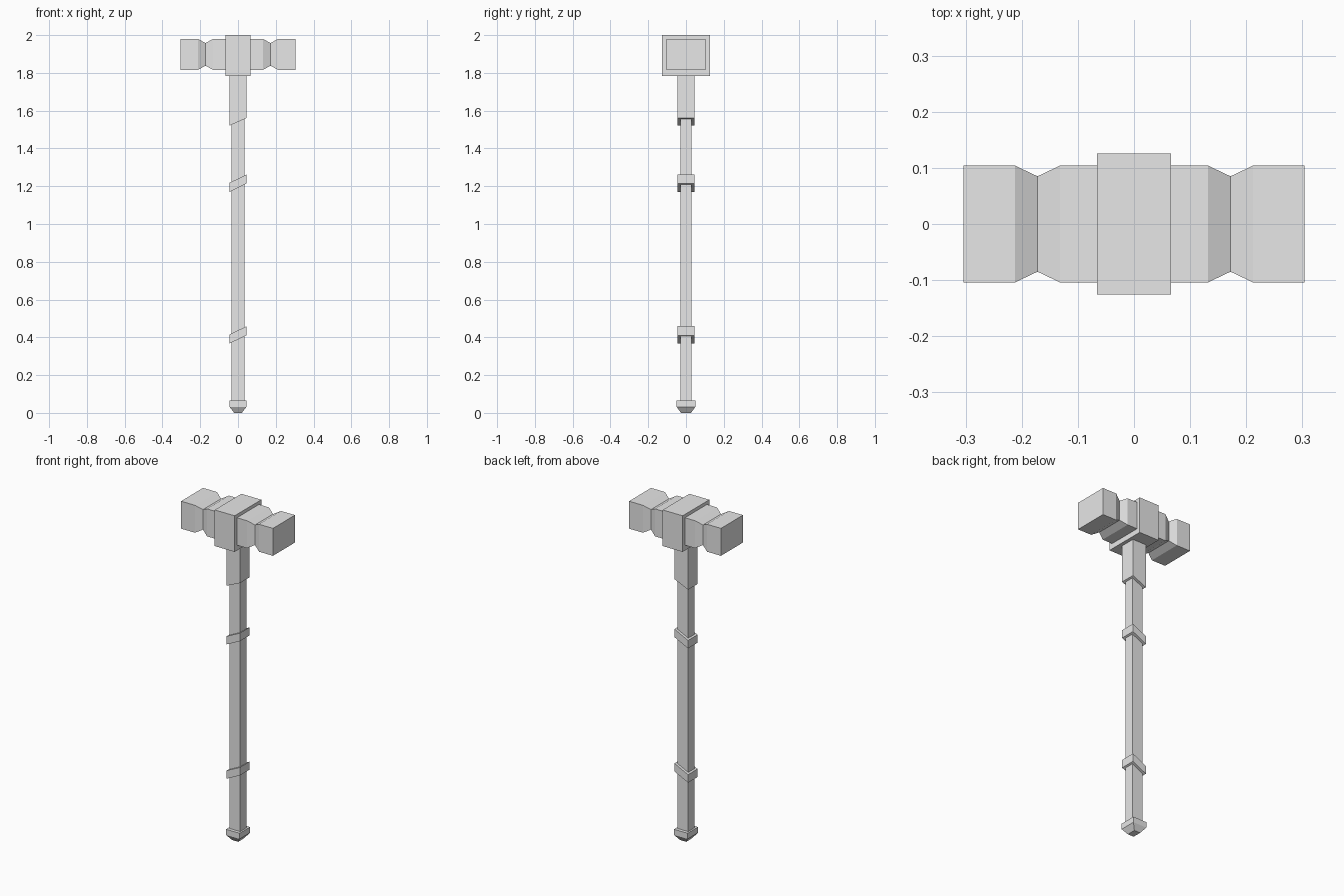
import bpy
import bmesh
from mathutils import Vector

cube = bpy.data.objects.get("Cube")
if cube:
    bpy.data.objects.remove(cube, do_unlink=True)

grey = bpy.data.materials.new("plain grey")
grey.use_nodes = True
grey.diffuse_color = (0.8, 0.8, 0.8, 1)
grey.node_tree.nodes["Principled BSDF"].inputs["Base Color"].default_value = (0.8, 0.8, 0.8, 1)

CORNERS = ((-1, -1), (1, -1), (1, 1), (-1, 1))


def loft(name, rings):
    """Join four-cornered rings into a closed, flat-faced solid."""
    bm = bmesh.new()
    loops = [[bm.verts.new(p) for p in ring] for ring in rings]
    for low, high in zip(loops, loops[1:]):
        for i in range(4):
            j = (i + 1) % 4
            bm.faces.new((low[i], low[j], high[j], high[i]))
    bm.faces.new(loops[0])
    bm.faces.new(loops[-1])
    bmesh.ops.recalc_face_normals(bm, faces=bm.faces)
    mesh = bpy.data.meshes.new(name)
    bm.to_mesh(mesh)
    bm.free()
    mesh.materials.append(grey)
    obj = bpy.data.objects.new(name, mesh)
    bpy.context.collection.objects.link(obj)
    return obj


def level(z, hx, hy, tilt=0.0):
    """Rectangle at height z, rising by tilt on its +x side."""
    return [Vector((sx * hx, sy * hy, z + sx * tilt)) for sx, sy in CORNERS]


def upright(x, hy, hz, z=1.898):
    """Rectangle across the head at position x."""
    return [Vector((x, sy * hy, z + sz * hz)) for sy, sz in CORNERS]


# Handle
loft("shaft", [level(0.05, 0.035, 0.029), level(1.8, 0.035, 0.029)])
loft("pommel", [level(0, 0.02, 0.027), level(0.032, 0.045, 0.049),
                level(0.066, 0.045, 0.049)])

# Slanted wraps and the slant-ended collar below the head
for name, z in (("lower_band", 0.413), ("upper_band", 1.216)):
    loft(name, [level(z - 0.024, 0.045, 0.045, 0.022),
                level(z + 0.024, 0.045, 0.045, 0.022)])
loft("collar", [level(1.541, 0.045, 0.045, 0.02), level(1.8, 0.045, 0.045)])

# Head: central block and a grooved hammer on each side
loft("head_block", [level(1.784, 0.066, 0.126), level(2.0, 0.066, 0.126)])
half = [(0.132, 0.104, 0.082), (0.172, 0.085, 0.06),
        (0.212, 0.104, 0.082), (0.304, 0.104, 0.082)]
profile = [(-x, hy, hz) for x, hy, hz in reversed(half)] + half
loft("hammer_head", [upright(*section) for section in profile])
